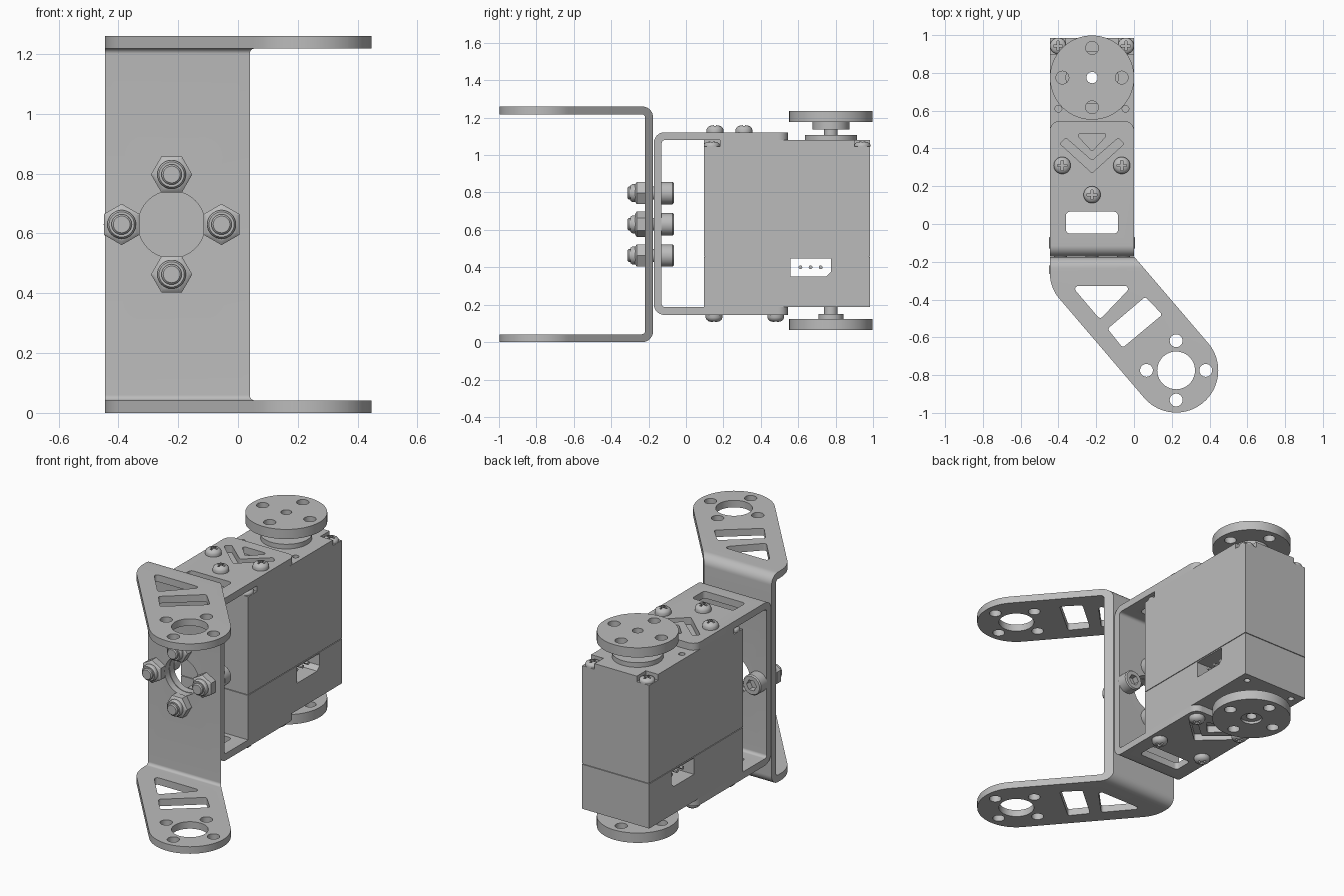
import bpy
import bmesh
from math import cos, sin, pi, tan, radians
from mathutils import Vector, Matrix

old = bpy.data.objects.get("Cube")
if old:
    bpy.data.objects.remove(old)

grey = bpy.data.materials.new("plain grey")
grey.use_nodes = True
grey.diffuse_color = (0.5, 0.5, 0.5, 1)
grey.node_tree.nodes["Principled BSDF"].inputs["Base Color"].default_value = (0.5, 0.5, 0.5, 1)

AXLE = (-0.222, 0.775)      # servo output axis
PIVOT = (0.223, -0.775)     # arm pivot
MID_X, MID_Z = -0.222, 0.63
LEFT, RIGHT = -0.445, 0.0
parts = []


# ---------- helpers ----------
def circle(c, r, n=40):
    return [(c[0] + r * cos(2 * pi * i / n), c[1] + r * sin(2 * pi * i / n)) for i in range(n)]


def ring(c, dist, r):
    """Four round holes spaced evenly around a centre."""
    return [circle((c[0] + dist * cos(k * pi / 2), c[1] + dist * sin(k * pi / 2)), r, 28) for k in range(4)]


def rect(x0, x1, y0, y1):
    return [(x0, y0), (x1, y0), (x1, y1), (x0, y1)]


def rounded(points, radii, steps=10):
    """Polygon with circular corners; radii is one number or one per corner."""
    if not isinstance(radii, (list, tuple)):
        radii = [radii] * len(points)
    pts = [Vector(p) for p in points]
    out = []
    for i, p in enumerate(pts):
        r = radii[i]
        if r == 0:
            out.append(tuple(p))
            continue
        a = (pts[i - 1] - p).normalized()
        b = (pts[(i + 1) % len(pts)] - p).normalized()
        half = a.angle(b) / 2
        centre = p + (a + b).normalized() * (r / sin(half))
        start = p + a * (r / tan(half)) - centre
        turn = pi - 2 * half
        if a.x * b.y - a.y * b.x > 0:
            turn = -turn
        for s in range(steps + 1):
            out.append(tuple(centre + Matrix.Rotation(turn * s / steps, 2) @ start))
    return out


def add_object(name, bm):
    bmesh.ops.recalc_face_normals(bm, faces=bm.faces[:])
    mesh = bpy.data.meshes.new(name)
    bm.to_mesh(mesh)
    bm.free()
    mesh.materials.append(grey)
    obj = bpy.data.objects.new(name, mesh)
    bpy.context.collection.objects.link(obj)
    parts.append(obj)
    return obj


def prism(name, axis, lo, hi, *loops):
    """Extrude closed 2D loops along an axis."""
    place = {"x": lambda a, b, h: (h, a, b),
             "y": lambda a, b, h: (a, h, b),
             "z": lambda a, b, h: (a, b, h)}[axis]
    bm = bmesh.new()
    for loop in loops:
        low = [bm.verts.new(place(a, b, lo)) for a, b in loop]
        high = [bm.verts.new(place(a, b, hi)) for a, b in loop]
        bm.faces.new(low)
        bm.faces.new(high)
        for i in range(len(low)):
            bm.faces.new((low[i - 1], low[i], high[i], high[i - 1]))
    return add_object(name, bm)


def cut(obj, axis, lo, hi, *loops, op="DIFFERENCE"):
    """Boolean with an extruded cutter, applied at once."""
    cutter = prism("cutter", axis, lo, hi, *loops)
    parts.remove(cutter)
    mod = obj.modifiers.new("cut", "BOOLEAN")
    mod.operation, mod.solver, mod.object = op, "EXACT", cutter
    graph = bpy.context.evaluated_depsgraph_get()
    mesh = bpy.data.meshes.new_from_object(obj.evaluated_get(graph))
    obj.modifiers.clear()
    obj.data = mesh
    bpy.data.objects.remove(cutter)


def lathe(name, profile, n=32):
    """Revolve (radius, height) points about z; ends lie on the axis."""
    bm = bmesh.new()
    rows = [[bm.verts.new((r * cos(2 * pi * i / n), r * sin(2 * pi * i / n), h)) for i in range(n)]
            for r, h in profile]
    bm.faces.new(rows[0])
    bm.faces.new(rows[-1])
    for a, b in zip(rows, rows[1:]):
        for i in range(n):
            bm.faces.new((a[i - 1], a[i], b[i], b[i - 1]))
    return add_object(name, bm)


def copy_to(src, name, loc, rot=(0, 0, 0), scale=(1, 1, 1)):
    obj = bpy.data.objects.new(name, src.data)
    obj.location, obj.rotation_euler, obj.scale = loc, rot, scale
    bpy.context.collection.objects.link(obj)
    parts.append(obj)


def u_profile(back, tip, lo, hi, t=0.042):
    """Bent sheet channel in the y-z plane."""
    inner = back + (t if tip > back else -t)
    pts = [(tip, lo), (back, lo), (back, hi), (tip, hi),
           (tip, hi - t), (inner, hi - t), (inner, lo + t), (tip, lo + t)]
    return rounded(pts, [0, 0.058, 0.058, 0, 0, 0.018, 0.018, 0])


# ---------- front bracket with slanted arms ----------
along, side, R = Vector((0.65, -0.76)), Vector((0.76, 0.65)), 0.223
pivot = Vector(PIVOT)
outline = rounded([(LEFT, -0.1), (RIGHT, -0.1), (RIGHT, -0.172),
                   tuple(pivot + R * (along + side)), tuple(pivot + R * (along - side)),
                   (LEFT, -0.337)], [0, 0, 0, R * 0.998, R * 0.998, 0.2], 20)
front_bracket = prism("front_bracket", "x", -0.7, 0.7, u_profile(-0.176, -1.2, 0, 1.26))
cut(front_bracket, "z", -0.2, 1.5, outline, op="INTERSECT")
cut(front_bracket, "z", -0.2, 1.5, circle(PIVOT, 0.1), *ring(PIVOT, 0.157, 0.034),
    rounded([(-0.33, -0.328), (-0.01, -0.328), (-0.18, -0.505)], 0.016, 5),
    rounded([(0.06, -0.385), (0.15, -0.48), (-0.06, -0.655), (-0.14, -0.555)], 0.014, 5))
cut(front_bracket, "y", -0.3, -0.1, circle((MID_X, MID_Z), 0.112))

# ---------- rear bracket holding the servo ----------
rear_bracket = prism("rear_bracket", "x", -0.7, 0.7, u_profile(-0.172, 0.8, 0.145, 1.122))
cut(rear_bracket, "z", 0, 1.4, rounded(rect(LEFT, RIGHT, -0.3, 0.545), [0, 0, 0.05, 0.05]), op="INTERSECT")
cut(rear_bracket, "z", 0, 1.4, rounded(rect(-0.36, -0.085, -0.05, 0.065), 0.02, 5),
    rounded([(-0.31, 0.48), (-0.134, 0.48), (MID_X, 0.385)], 0.012, 5),
    rounded([(-0.392, 0.425), (-0.36, 0.455), (MID_X, 0.335), (-0.084, 0.455),
             (-0.052, 0.425), (MID_X, 0.27)], 0.01, 5))
cut(rear_bracket, "y", -0.3, 0, circle((MID_X, MID_Z), 0.112))

# ---------- servo case in two halves with a thin seam ----------
lower_case = prism("servo_lower_case", "z", 0.187, 0.454, rect(LEFT, RIGHT, 0.096, 0.985))
upper_case = prism("servo_upper_case", "z", 0.458, 1.08, rect(LEFT, RIGHT, 0.096, 0.985))
seam = prism("servo_seam", "z", 0.45, 0.462, rect(LEFT + 0.006, RIGHT - 0.006, 0.102, 0.979))
for case in (lower_case, upper_case, seam):
    cut(case, "z", 0, 1.3, circle(AXLE, 0.03, 24))
cut(lower_case, "x", -0.6, 0.2, [(0.56, 0.35), (0.75, 0.35), (0.775, 0.375), (0.775, 0.447), (0.56, 0.447)])
cut(lower_case, "z", 0.1, 0.24, circle((-0.385, 0.93), 0.018, 16), circle((-0.06, 0.93), 0.018, 16))
cut(upper_case, "z", 1.046, 1.2,
    *[rect(x, x + 0.11, y, y + 0.11) for x in (LEFT - 0.028, RIGHT - 0.082) for y in (0.071, 0.9)])
cut(upper_case, "z", 1.0, 1.2, circle((-0.4, 0.61), 0.018, 16), circle((-0.045, 0.61), 0.018, 16))
for y in (0.612, 0.666, 0.72):
    prism("connector_pin", "x", -0.41, -0.035, circle((y, 0.4), 0.01, 12))

# ---------- output horns ----------
for name, lo, hi, r in (("output_base", 1.08, 1.108, 0.14), ("output_shaft", 1.1, 1.14, 0.036),
                        ("horn_hub", 1.136, 1.18, 0.098), ("top_horn", 1.178, 1.236, 0.223),
                        ("lower_shaft", 0.145, 0.19, 0.036), ("lower_hub", 0.122, 0.15, 0.067),
                        ("bottom_horn", 0.065, 0.124, 0.223)):
    disc = prism(name, "z", lo, hi, circle(AXLE, r, 72))
    cut(disc, "z", 0, 1.4, circle(AXLE, 0.03, 24))
    if r > 0.2:
        cut(disc, "z", 0, 1.4, *ring(AXLE, 0.157, 0.034))
    if name == "bottom_horn":
        cut(disc, "z", 0, 0.08, circle(AXLE, 0.06))

# ---------- cross-head screws ----------
screw = lathe("bracket_screw", [(0.045, 0), (0.045, 0.014), (0.041, 0.024), (0.03, 0.033), (0.016, 0.037), (0.004, 0.038)])
cross = []
for k in range(4):
    turn = Matrix.Rotation(k * pi / 2, 2)
    cross += [tuple(turn @ Vector(p)) for p in ((0.026, -0.006), (0.026, 0.006), (0.006, 0.006))]
cut(screw, "z", 0.018, 0.1, cross)
screw.location = (-0.38, 0.31, 1.122)
copy_to(screw, "bracket_screw", (-0.065, 0.31, 1.122))
copy_to(screw, "bracket_screw", (MID_X, 0.155, 1.122))
for x in (-0.38, -0.065):
    for y in (0.15, 0.48):
        copy_to(screw, "bracket_screw_below", (x, y, 0.145), (pi, 0, 0))
for x in (-0.402, -0.043):
    for y in (0.138, 0.943):
        copy_to(screw, "case_screw", (x, y, 1.046), (0, 0, 0), (0.95, 0.95, 0.7))

# ---------- socket bolts and lock nuts joining the brackets ----------
bolt = lathe("joining_bolt", [(0.028, -0.312), (0.034, -0.306), (0.034, -0.296), (0.042, -0.296), (0.048, -0.286),
                              (0.048, -0.26), (0.034, -0.26), (0.034, -0.13), (0.06, -0.13),
                              (0.06, -0.072), (0.054, -0.065), (0.01, -0.065)])
cut(bolt, "z", -0.1, 0, circle((0, 0), 0.033, 6))
nut = lathe("lock_nut", [(0.05, -0.273), (0.058, -0.27), (0.069, -0.262), (0.069, -0.22), (0.03, -0.22)], 6)
for k in range(4):
    loc = (MID_X + 0.167 * cos(k * pi / 2), 0, MID_Z + 0.167 * sin(k * pi / 2))
    copy_to(bolt, "joining_bolt", loc, (-pi / 2, 0, 0))
    copy_to(nut, "lock_nut", loc, (-pi / 2, (k + 1) % 2 * pi / 2, 0))
for src in (bolt, nut):
    parts.remove(src)
    bpy.data.objects.remove(src)

# ---------- shading ----------
bpy.ops.object.select_all(action="DESELECT")
for obj in parts:
    obj.select_set(True)
bpy.context.view_layer.objects.active = parts[0]
bpy.ops.object.shade_smooth_by_angle(angle=radians(30))
